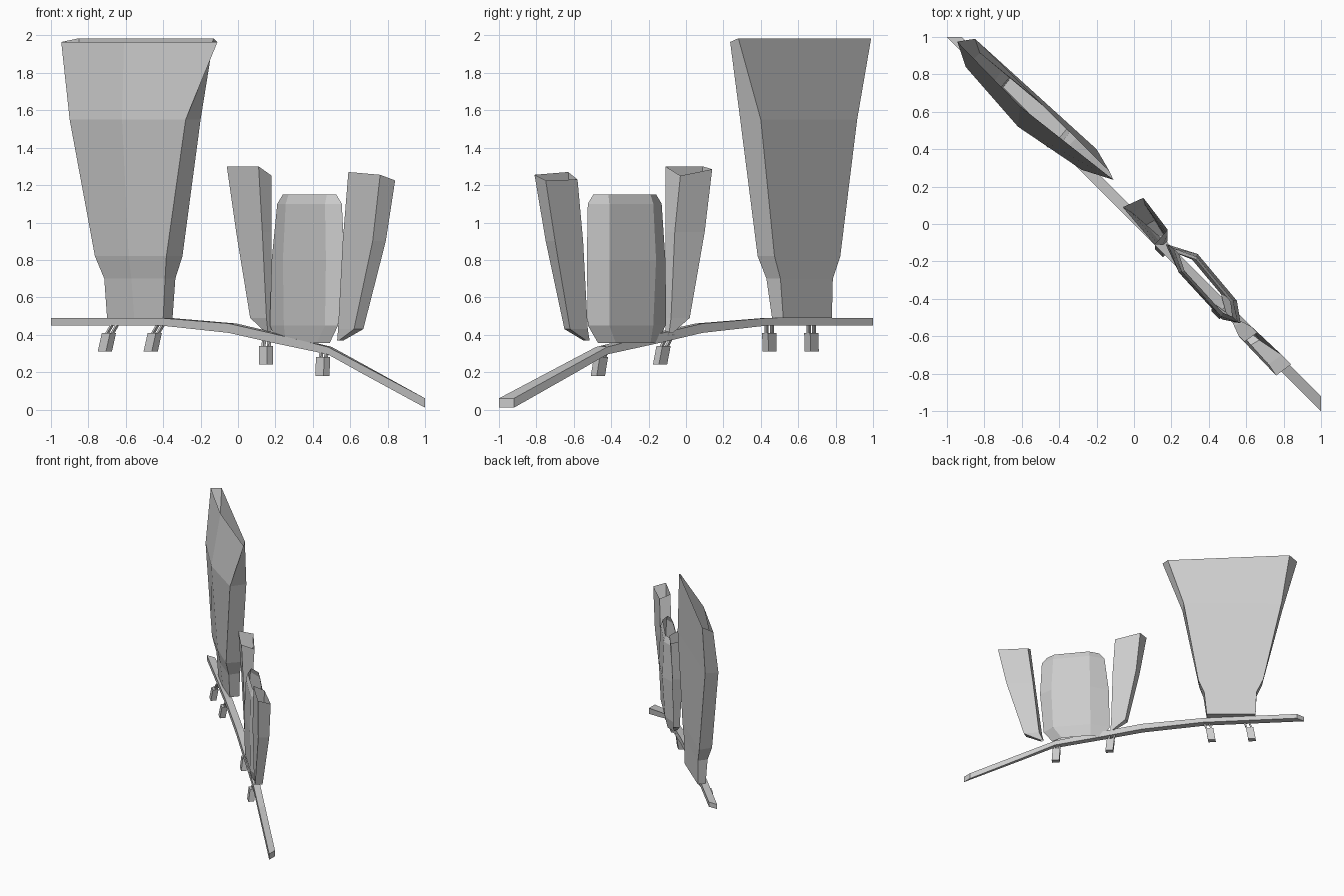
import bpy
import bmesh
from mathutils import Vector

cube = bpy.data.objects.get("Cube")
if cube:
    bpy.data.objects.remove(cube, do_unlink=True)

grey = bpy.data.materials.new("plain grey")
grey.use_nodes = True
tone = (0.6, 0.6, 0.6, 1)
grey.diffuse_color = tone
grey.node_tree.nodes["Principled BSDF"].inputs["Base Color"].default_value = tone


def place(s, t, z):
    """s runs along the diagonal of the belt, t runs across it."""
    return Vector((s + t, t - s, z))


def loft(name, rings, cap_first=False, cap_last=False):
    """Skin a list of equal rings of (s, t, z) points."""
    bm = bmesh.new()
    loops = [[bm.verts.new(place(*p)) for p in ring] for ring in rings]
    n = len(loops[0])
    for low, high in zip(loops, loops[1:]):
        for i in range(n):
            j = (i + 1) % n
            bm.faces.new((low[i], low[j], high[j], high[i]))
    if cap_first:
        bm.faces.new(loops[0][::-1])
    if cap_last:
        bm.faces.new(loops[-1])
    mesh = bpy.data.meshes.new(name)
    bm.to_mesh(mesh)
    bm.free()
    mesh.materials.append(grey)
    obj = bpy.data.objects.new(name, mesh)
    bpy.context.collection.objects.link(obj)
    return obj


def level(z, *points):
    return [(s, t, z) for s, t in points]


# Tall flared shell: front left, front middle, front right, back right, back left
tall = [
    level(0.49, (-.715, .015), (-.57, .015), (-.43, .03), (-.435, .085), (-.72, .06)),
    level(0.70, (-.72, .005), (-.57, 0), (-.41, .02), (-.42, .085), (-.725, .06)),
    level(0.82, (-.75, -.015), (-.57, -.015), (-.383, 0), (-.385, .088), (-.765, .06)),
    level(1.55, (-.87, -.03), (-.57, -.05), (-.285, .005), (-.30, .10), (-.87, .045)),
    level(1.965, (-.96, .015), (-.62, .01), (-.173, .063), (-.205, .075), (-.92, .07)),
]
for i in (3, 4):
    s, t, z = tall[-1][i]
    tall[-1][i] = (s, t, z + 0.02)
loft("tall_shell", tall, cap_first=True)

# Middle shell, a flattened open tube with tucked ends
loft("middle_shell", [
    level(0.355, (.18, .03), (.25, .005), (.42, .0), (.48, .01), (.42, .045), (.25, .06)),
    level(0.45, (.14, .03), (.25, -.005), (.48, -.015), (.53, .005), (.47, .06), (.25, .075)),
    level(0.80, (.145, .035), (.25, -.01), (.49, -.02), (.55, .02), (.48, .07), (.25, .09)),
    level(1.10, (.17, .04), (.255, 0), (.48, -.015), (.54, .015), (.47, .06), (.255, .08)),
    level(1.15, (.20, .04), (.26, .01), (.475, 0), (.51, .015), (.465, .05), (.26, .07)),
])

# Side shells, open four-sided tubes: front left, front right, back right, back left
inner = [
    level(0.41, (.115, .035), (.135, .025), (.135, .045), (.12, .05)),
    level(0.49, (.035, .03), (.132, .02), (.13, .05), (.045, .065)),
    level(0.95, (-.035, .025), (.12, .01), (.12, .06), (-.02, .08)),
    [(-.075, .015, 1.30), (.11, 0, 1.30), (.105, .075, 1.25), (-.045, .095, 1.285)],
]
outer = [
    level(0.37, (.53, .0), (.545, -.005), (.55, .015), (.535, .02)),
    level(0.43, (.54, -.005), (.635, -.015), (.645, .025), (.555, .03)),
    level(0.90, (.58, -.02), (.735, -.015), (.745, .045), (.59, .04)),
    [(.61, -.02, 1.27), (.785, -.025, 1.255), (.795, .045, 1.225), (.62, .04, 1.23)],
]
loft("inner_side_shell", inner)
loft("outer_side_shell", outer)

# Drooping belt with mitred ends
path = [(-1, .45, .49), (-.42, .45, .49), (-.05, .41, .46), (.17, .36, .41),
        (.48, .295, .335), (.66, .195, .24), (1, .01, .06)]
belt = []
for s, low, high in path:
    back = s * 0.96
    belt.append([(s, 0, low), (back, .04, low), (back, .04, high), (s, 0, high)])
loft("belt", belt, cap_first=True, cap_last=True)


def bar(name, start, end, half_s, half_t):
    """Rectangular bar between two points."""
    rings = []
    for s, t, z in (start, end):
        rings.append([(s + a * half_s, t + b * half_t, z)
                      for a, b in ((-1, -1), (1, -1), (1, 1), (-1, 1))])
    loft(name, rings, True, True)


# Hanging clips: a leaning tab on two thin prongs
for k, (s, t, top, lean) in enumerate([(-.68, -.01, .48, -.02), (-.445, -.0, .48, -.02),
                                       (.135, .015, .41, .015), (.455, 0, .35, .01)]):
    tag = str(k + 1)
    bar("clip_tab_" + tag, (s + lean * .6, t - .01, top - .17),
        (s, t, top - .07), .022, .016)
    for side, word in ((-1, "first"), (1, "second")):
        foot = (s + side * .014, t, top - .08)
        bar("clip_prong_" + word + "_" + tag, foot,
            (foot[0] - lean, t + .02, top - .01), .005, .006)
